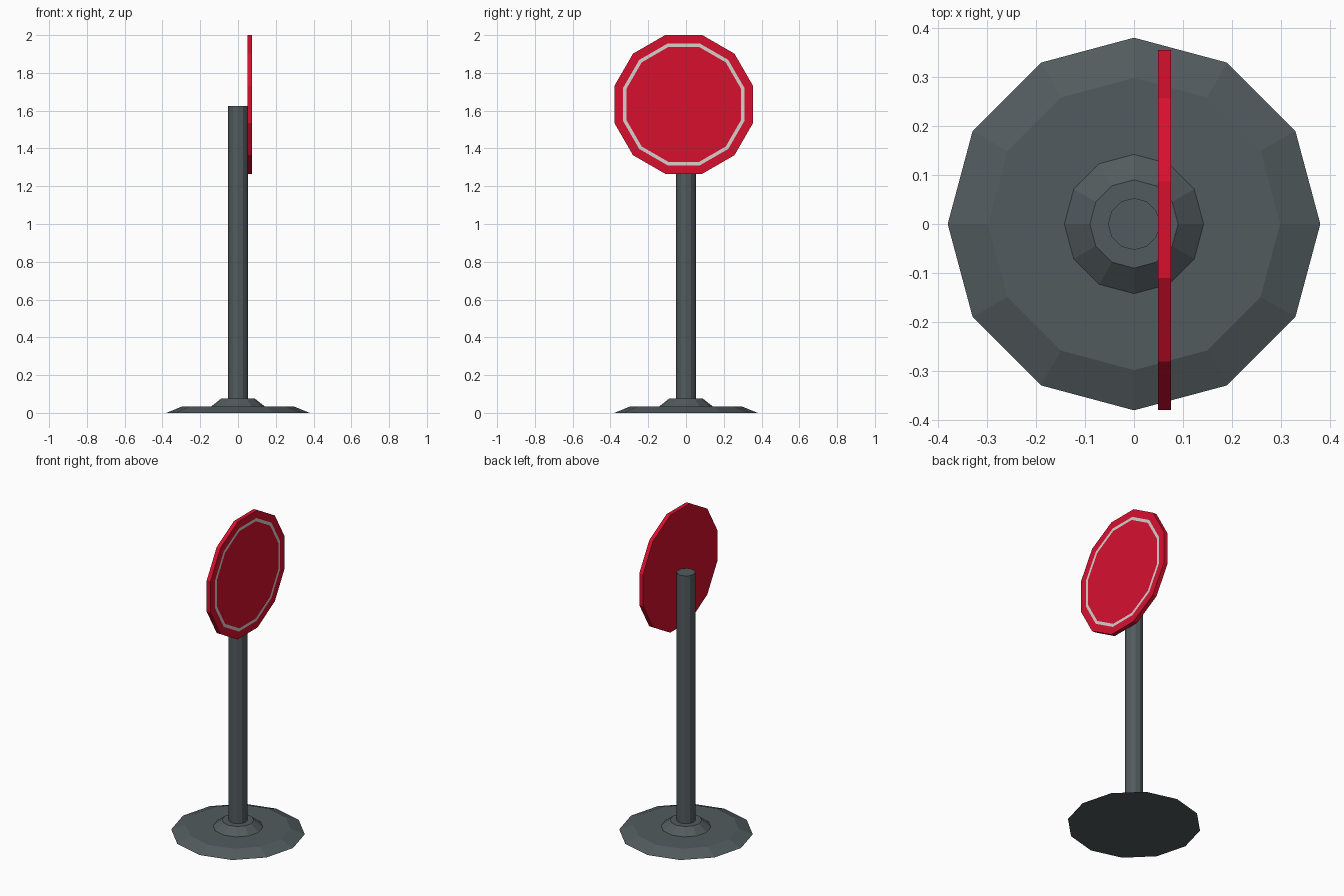
import bpy, bmesh, math

if "Cube" in bpy.data.objects:
    bpy.data.objects.remove(bpy.data.objects["Cube"])

SIDES = 12


def material(name, rgb):
    m = bpy.data.materials.new(name)
    m.diffuse_color = (*rgb, 1)
    m.use_nodes = True
    m.node_tree.nodes["Principled BSDF"].inputs["Base Color"].default_value = m.diffuse_color
    return m


grey = material("dark grey metal", (0.085, 0.105, 0.112))
red = material("sign red", (0.68, 0.005, 0.028))
white = material("off white", (0.68, 0.62, 0.60))


def finish(name, bm, mats):
    bmesh.ops.recalc_face_normals(bm, faces=bm.faces[:])
    mesh = bpy.data.meshes.new(name)
    bm.to_mesh(mesh)
    bm.free()
    for m in mats:
        mesh.materials.append(m)
    obj = bpy.data.objects.new(name, mesh)
    bpy.context.collection.objects.link(obj)
    return obj


def ring(bm, point):
    """One loop of vertices; point maps an angle to a position."""
    return [bm.verts.new(point(2 * math.pi * i / SIDES)) for i in range(SIDES)]


def bridge(bm, a, b, mat=0):
    for i in range(SIDES):
        j = (i + 1) % SIDES
        bm.faces.new((a[i], a[j], b[j], b[i])).material_index = mat


def lathe(name, profile):
    """Closed faceted solid from (radius, height) pairs."""
    bm = bmesh.new()
    loops = [ring(bm, lambda a, r=r, z=z: (r * math.cos(a), r * math.sin(a), z))
             for r, z in profile]
    for a, b in zip(loops, loops[1:]):
        bridge(bm, a, b)
    bm.faces.new(loops[0])
    bm.faces.new(loops[-1])
    return finish(name, bm, [grey])


# Weighted foot with raised collar, and the post
lathe("base", [(0.38, 0), (0.298, 0.033), (0.142, 0.034), (0.09, 0.075)])
lathe("post", [(0.053, 0.04), (0.053, 1.625)])

# Twelve-sided sign disc facing +x, with a painted border cut into its face
CY, CZ = -0.012, 1.633
BACK, FRONT = 0.049, 0.075
bm = bmesh.new()


def sign_loop(x, apothem):
    r = apothem / math.cos(math.pi / SIDES)
    off = math.pi / SIDES
    return ring(bm, lambda a: (x, CY + r * math.cos(a + off), CZ + r * math.sin(a + off)))


back = sign_loop(BACK, 0.367)
rim = sign_loop(FRONT, 0.367)
outer = sign_loop(FRONT, 0.322)
inner = sign_loop(FRONT, 0.304)
bm.faces.new(back)
bridge(bm, back, rim)
bridge(bm, rim, outer)
bridge(bm, outer, inner, 1)
bm.faces.new(inner)
finish("sign_disc", bm, [red, white])
